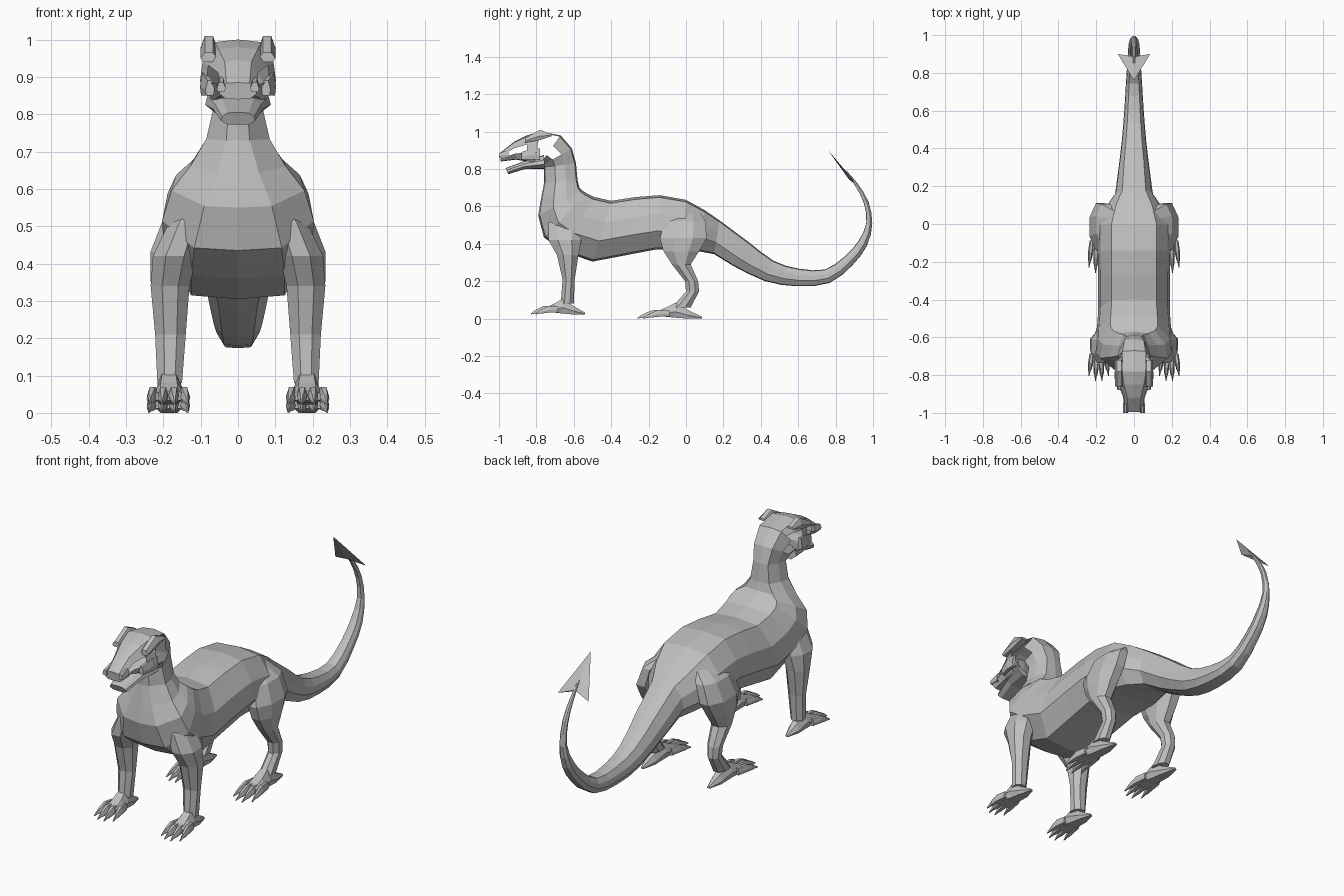
import bpy, bmesh, math
from mathutils import Vector

if "Cube" in bpy.data.objects:
    bpy.data.objects.remove(bpy.data.objects["Cube"])

hide = bpy.data.materials.new("plain grey hide")
hide.diffuse_color = (0.52, 0.52, 0.52, 1)
hide.use_nodes = True
hide.node_tree.nodes["Principled BSDF"].inputs["Base Color"].default_value = hide.diffuse_color


def finish(name, bm):
    bmesh.ops.recalc_face_normals(bm, faces=bm.faces)
    me = bpy.data.meshes.new(name)
    bm.to_mesh(me)
    bm.free()
    me.materials.append(hide)
    bpy.context.collection.objects.link(bpy.data.objects.new(name, me))


def loft(name, rings, cap_start=True, skip=()):
    """Skin a list of rings; skip holds (ring, segment) pairs left open."""
    bm = bmesh.new()
    vs = [[bm.verts.new(p) for p in r] for r in rings]
    n = len(rings[0])
    for i in range(len(vs) - 1):
        for j in range(n):
            if (i, j) not in skip:
                k = (j + 1) % n
                bm.faces.new((vs[i][j], vs[i][k], vs[i + 1][k], vs[i + 1][j]))
    if cap_start:
        bm.faces.new(vs[0])
    bm.faces.new(vs[-1][::-1])
    finish(name, bm)


def spine_ring(ty, tz, by, bz, w):
    """Ten-sided section between a back point and a belly point."""
    down = (tz - bz) / math.hypot(ty - by, tz - bz)
    wb = w * (.35 + .32 * abs(down))
    half = [(0, 0), (w * .62, .04), (w * .93, .35), (w, .66), (wb, .97), (0, 1)]
    pts = half + [(-x, f) for x, f in half[4:0:-1]]
    return [(x, ty + (by - ty) * f, tz + (bz - tz) * f) for x, f in pts]


def ring_z(z, y0, y1, x0, x1, s):
    """Eight-sided horizontal section for legs."""
    c = .5 / math.cos(math.pi / 8)
    angles = [math.pi / 8 + k * math.pi / 4 for k in range(8)]
    return [(s * ((x0 + x1) / 2 + c * math.cos(a) * (x1 - x0)),
             (y0 + y1) / 2 + c * math.sin(a) * (y1 - y0), z) for a in angles]


def ring_y(x, y, z0, z1, w, s):
    """Six-sided upright section for feet, toes and small head parts."""
    m = z0 + (z1 - z0) * .4
    return [(s * (x + a * w), y, z) for a, z in
            ((-.75, z0), (.75, z0), (1, m), (.5, z1), (-.5, z1), (-1, m))]


# neck and trunk: back y z, belly y z, half width
trunk = [
    (-.588, .83, -.76, .81, .066), (-.58, .74, -.758, .73, .085),
    (-.57, .70, -.775, .64, .128), (-.555, .685, -.79, .55, .178),
    (-.53, .67, -.76, .435, .203), (-.49, .65, -.66, .36, .20),
    (-.40, .63, -.50, .305, .19), (-.27, .65, -.29, .345, .19),
    (-.14, .66, -.16, .37, .192), (0, .635, -.02, .37, .192),
    (.10, .58, .07, .36, .155), (.18, .525, .15, .345, .10)]
# tail: centre y z and half thickness, smoothed by midpoints
keys = [Vector(p) for p in (
    (.295, .345, .076), (.445, .255, .059), (.60, .22, .047), (.755, .227, .038),
    (.87, .31, .031), (.945, .403, .026), (.98, .51, .016), (.963, .622, .013),
    (.912, .715, .009), (.853, .79, .004))]
tail = []
for i, p in enumerate(keys[:-1]):
    a, q, b = keys[max(i - 1, 0)], keys[i + 1], keys[min(i + 2, 9)]
    tail += [p, (p + q) * .5625 - (a + b) * .0625]
tail.append(keys[-1])
rings = [spine_ring(*r) for r in trunk]
for i, p in enumerate(tail):
    d = (tail[min(i + 1, len(tail) - 1)] - tail[max(i - 1, 0)]).xy.normalized() * p.z
    rings.append(spine_ring(p.x - d.y, p.y + d.x, p.x + d.y, p.y - d.x, p.z * 1.1))
loft("body_and_tail", rings, cap_start=False)

# head: hollow shell with open eye and mouth sides
head = trunk[:1] + [
    (-.61, .91, -.765, .82, .083), (-.67, .98, -.785, .82, .098),
    (-.78, 1.0, -.81, .83, .102), (-.85, .98, -.85, .84, .085),
    (-.92, .945, -.91, .85, .058), (-.995, .885, -.99, .84, .05)]
holes = set()
for i, j in ((1, 2), (2, 1), (2, 2), (2, 3), (4, 2), (5, 2)):
    holes |= {(i, j), (i, 9 - j)}
loft("head", [spine_ring(*r) for r in head], cap_start=False, skip=holes)
loft("lower_jaw", [spine_ring(*r) for r in (
    (-.76, .875, -.755, .80, .088), (-.87, .84, -.86, .80, .066),
    (-.965, .805, -.95, .772, .046))])

# arrow-shaped tail tip, thin with a slight keel
bm = bmesh.new()
t, l, r, a, b = [bm.verts.new(p) for p in (
    (0, .76, .90), (-.086, .90, .722), (.086, .90, .722),
    (0, .872, .743), (0, .886, .753))]
for f in ((t, l, a), (t, a, r), (t, b, l), (t, r, b), (l, b, a), (r, a, b)):
    bm.faces.new(f)
finish("tail_arrow", bm)

# legs: z, back and front y, inner and outer x
front_leg = [
    (.58, -.70, -.58, .06, .12), (.51, -.735, -.565, .09, .185),
    (.42, -.735, -.56, .11, .228), (.34, -.69, -.575, .13, .234),
    (.21, -.66, -.595, .14, .222), (.08, -.67, -.60, .15, .216)]
hind_leg = [
    (.59, -.06, .06, .04, .11), (.52, -.115, .105, .10, .20),
    (.43, -.14, .11, .12, .235), (.36, -.12, .07, .13, .235),
    (.29, -.075, .025, .14, .226), (.20, -.005, .065, .15, .218),
    (.145, .0, .07, .155, .214), (.06, -.075, .025, .152, .216)]


def foot(name, y0, k, z, s):
    """Palm with heel spur, four spread toes and pointed claws."""
    loft(name + "_palm", [ring_y(.185, y0 + k * d, z + u, z + h, w, s) for d, u, h, w in (
        (.29, 0, .01, .008), (.23, 0, .045, .03), (.17, .005, .085, .036),
        (.13, .01, .06, .044), (.08, .012, .036, .048))])
    for i in range(4):
        x = -.042 + .029 * i
        d = .025 * abs(i - 1.5) - .0125
        loft(f"{name}_toe_{i + 1}", [
            ring_y(.185 + x * (1.2 - 3 * e), y0 + k * (d + e), z + u, z + h, w, s)
            for e, u, h, w in ((.12, .012, .045, .012), (.07, .01, .047, .014),
                               (.04, .006, .032, .011), (.025, .005, .024, .006),
                               (0, 0, .005, .002))])


for side, s in (("left", 1), ("right", -1)):
    loft(f"front_leg_{side}", [ring_z(*r, s) for r in front_leg])
    loft(f"hind_leg_{side}", [ring_z(*r, s) for r in hind_leg])
    foot(f"front_foot_{side}", -.83, 1, .022, s)
    foot(f"hind_foot_{side}", -.26, 1.19, 0, s)
    # brow ridge, cheek plate and nostril
    loft(f"brow_{side}", [ring_y(.078, y, a, b, .022, s) for y, a, b in (
        (-.72, .975, .985), (-.78, .955, 1.01), (-.86, .94, .965))])
    loft(f"cheek_{side}", [ring_y(x, y, .85, b, .012, s) for x, y, b in (
        (.09, -.78, .91), (.09, -.82, .91), (.075, -.88, .89))])
    loft(f"nostril_{side}", [ring_y(.045, y, .86, b, .012, s) for y, b in (
        (-.95, .90), (-1.0, .885))])
